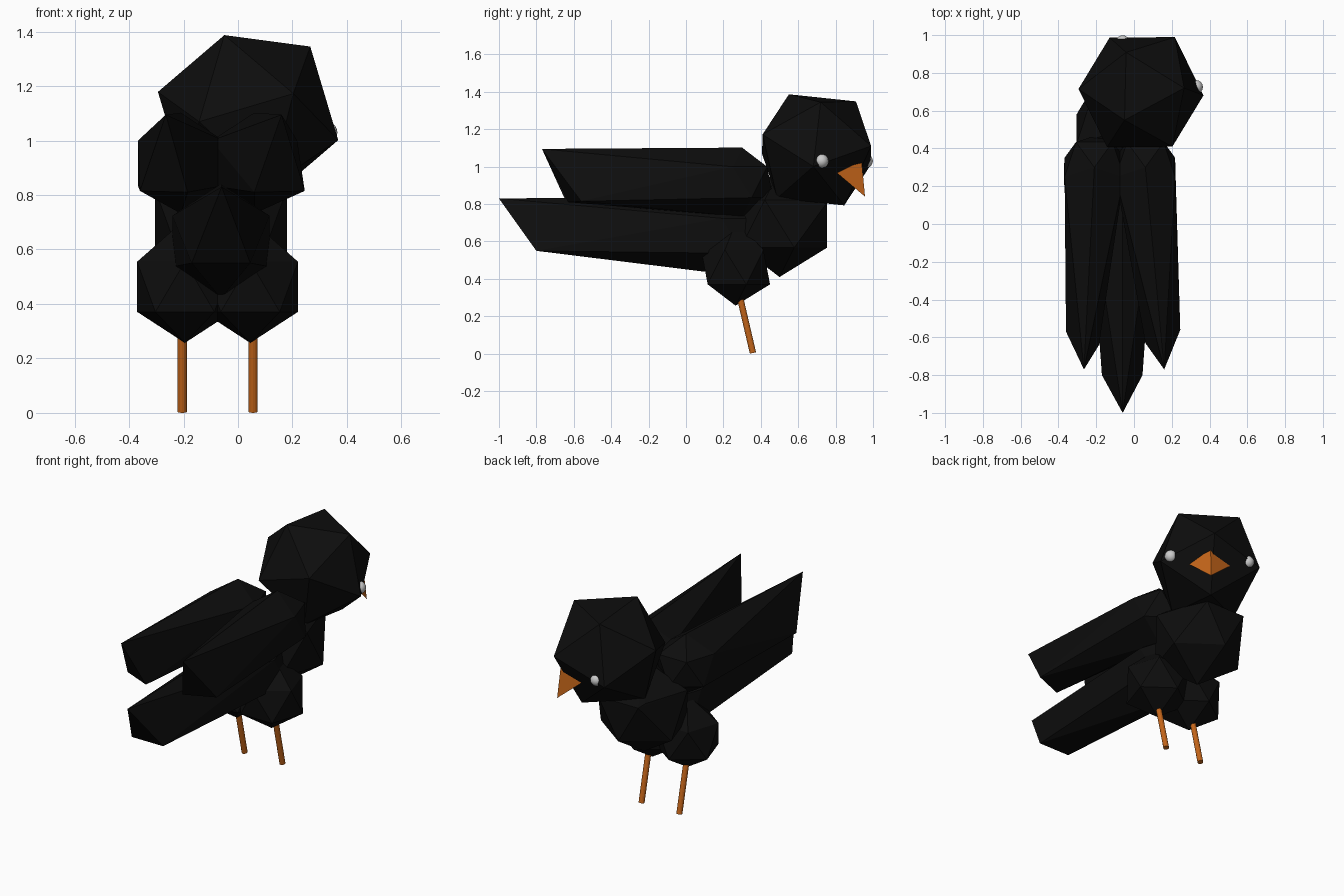
import bpy, bmesh, math
from mathutils import Matrix, Vector

if "Cube" in bpy.data.objects:
    bpy.data.objects.remove(bpy.data.objects["Cube"])


def material(name, rgb):
    m = bpy.data.materials.new(name)
    m.diffuse_color = (*rgb, 1)
    m.use_nodes = True
    m.node_tree.nodes["Principled BSDF"].inputs["Base Color"].default_value = m.diffuse_color
    return m


BLACK = material("black", (0.004, 0.004, 0.004))
ORANGE = material("orange", (0.55, 0.13, 0.01))


def hull(name, points, mat):
    """Convex faceted solid around the given points."""
    bm = bmesh.new()
    for p in points:
        bm.verts.new(p)
    res = bmesh.ops.convex_hull(bm, input=bm.verts[:])
    junk = {v for v in res["geom_interior"] + res["geom_unused"]
            if isinstance(v, bmesh.types.BMVert)}
    bmesh.ops.delete(bm, geom=list(junk), context='VERTS')
    bmesh.ops.recalc_face_normals(bm, faces=bm.faces[:])
    me = bpy.data.meshes.new(name)
    bm.to_mesh(me)
    bm.free()
    ob = bpy.data.objects.new(name, me)
    bpy.context.collection.objects.link(ob)
    me.materials.append(mat)
    return ob


def ico(center, radius, rot=Matrix.Rotation(-math.pi / 2, 3, 'Z')):
    """Corner points of a 20-sided ball."""
    bm = bmesh.new()
    bmesh.ops.create_icosphere(bm, subdivisions=1, radius=radius)
    pts = [rot @ v.co + Vector(center) for v in bm.verts]
    bm.free()
    return pts


# Head: 20-sided ball turned to one side
up = Vector((-0.254, -0.431, 0.866)).normalized()
side = Vector((0.872, 0.287, 0.398))
side = (side - up * side.dot(up)).normalized()
turn = Matrix((side, up.cross(side), up)).transposed()
hull("head", ico((0.037, 0.698, 1.09), 0.343, turn), BLACK)

# Chest
hull("chest", ico((-0.0625, 0.5, 0.695), 0.285)
     + [(-0.2, 0.755, 0.81), (0.075, 0.755, 0.81)], BLACK)

# Body drawn out into the tail
hull("body_and_tail", ico((-0.0625, 0.25, 0.63), 0.21)
     + [(-0.06, -1, 0.83), (-0.17, -0.8, 0.55), (0.045, -0.8, 0.55)], BLACK)

# Wings: balls drawn out to the rear
hull("left_wing", ico((-0.21, 0.3, 0.917), 0.185)
     + [(-0.265, -0.77, 1.095), (-0.36, -0.57, 0.815), (-0.185, -0.64, 0.81)], BLACK)
hull("right_wing", ico((0.06, 0.3, 0.917), 0.185)
     + [(0.16, -0.77, 1.095), (0.245, -0.56, 0.815), (0.06, -0.63, 0.81)], BLACK)

# Thighs and legs
for label, s in (("left", -1), ("right", 1)):
    x = -0.075 + 0.12 * s
    hull(label + "_thigh", ico((x, 0.265, 0.463), 0.206) + [(x, 0.27, 0.71)], BLACK)
    top, foot = Vector((-0.075 + 0.13 * s, 0.275, 0.36)), Vector((-0.075 + 0.13 * s, 0.358, 0.004))
    axis = top - foot
    bpy.ops.mesh.primitive_cylinder_add(vertices=12, radius=0.017, depth=axis.length,
                                        location=(top + foot) / 2,
                                        rotation=axis.to_track_quat('Z', 'Y').to_euler())
    leg = bpy.context.object
    leg.name = label + "_leg"
    leg.data.materials.append(ORANGE)

# Beak
hull("beak", [(0.04, 0.94, 0.985), (0.263, 0.785, 0.985),
              (0.205, 0.94, 1.02), (0.216, 0.957, 0.84)], ORANGE)

# Eyes
for label, loc in (("left", (-0.06, 0.962, 1.03)), ("right", (0.328, 0.725, 1.03))):
    bpy.ops.mesh.primitive_uv_sphere_add(segments=16, ring_count=10, radius=0.037, location=loc)
    bpy.context.object.name = label + "_eye"
    bpy.ops.object.shade_smooth()
